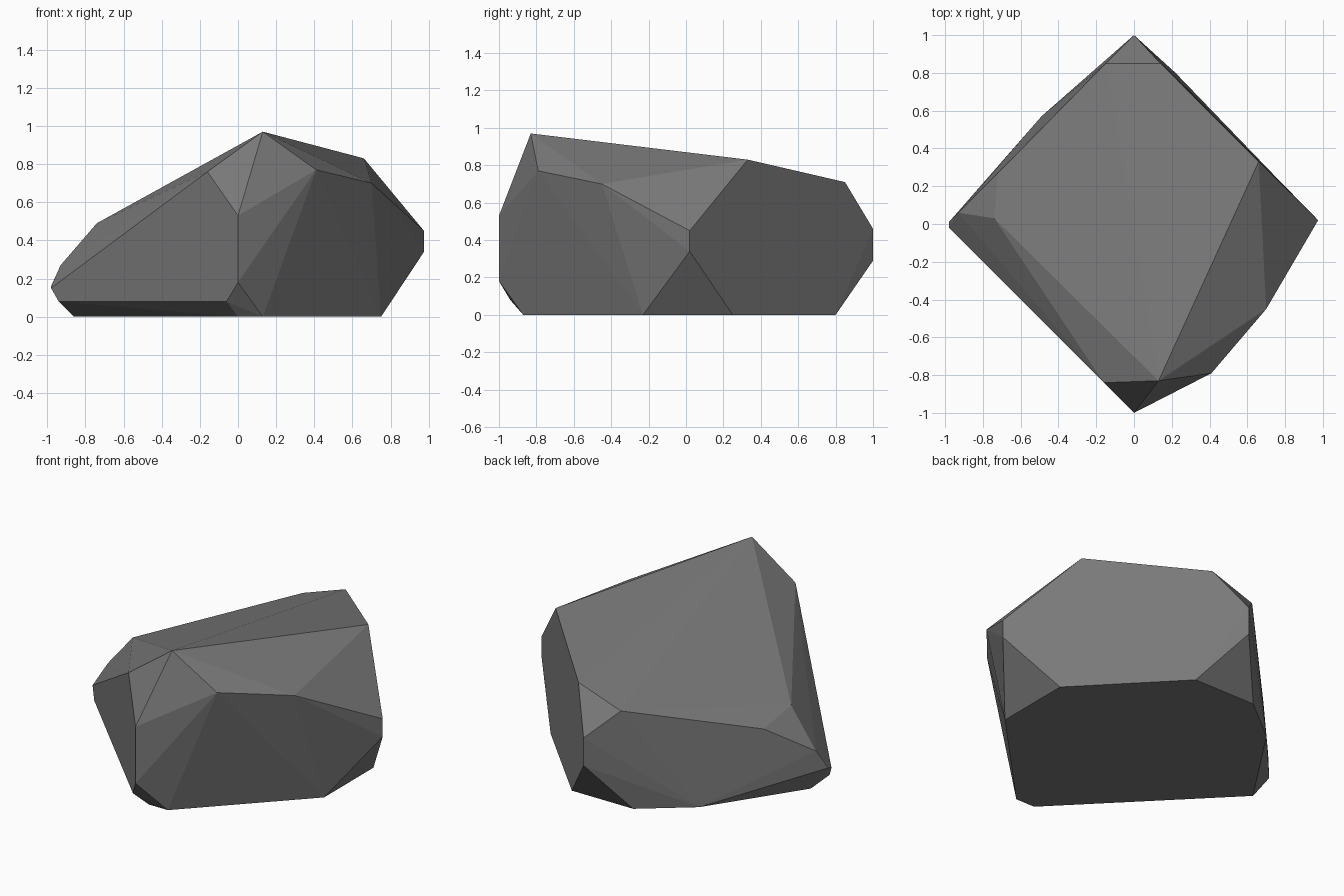
import bpy
import bmesh
import math

# Remove only the default object
default_cube = bpy.data.objects.get("Cube")
if default_cube:
    bpy.data.objects.remove(default_cube, do_unlink=True)


def make_material(name, color):
    material = bpy.data.materials.new(name)
    material.use_nodes = True
    material.diffuse_color = color
    shader = material.node_tree.nodes["Principled BSDF"]
    shader.inputs["Base Color"].default_value = color
    return material


def faceted_stone(name, corner_groups, material, flat_angle):
    """Wrap the corners in a convex skin and merge nearly flat facets."""
    bm = bmesh.new()
    for group in corner_groups:
        for corner in group:
            bm.verts.new(corner)
    hull = bmesh.ops.convex_hull(bm, input=bm.verts[:])
    unused = [v for v in hull["geom_interior"] if isinstance(v, bmesh.types.BMVert)]
    bmesh.ops.delete(bm, geom=unused, context="VERTS")
    bmesh.ops.dissolve_limit(bm, angle_limit=flat_angle,
                             verts=bm.verts[:], edges=bm.edges[:])
    bmesh.ops.recalc_face_normals(bm, faces=bm.faces[:])
    for face in bm.faces:
        face.smooth = False
    mesh = bpy.data.meshes.new(name)
    bm.to_mesh(mesh)
    bm.free()
    mesh.materials.append(material)
    stone = bpy.data.objects.new(name, mesh)
    bpy.context.scene.collection.objects.link(stone)
    return stone


# Sloping crown of the boulder
crown = [(.13, -.83, .97), (.66, .33, .83), (.14, .85, .71),
         (-.15, .85, .61), (-.72, .27, .43), (-.74, .03, .49)]

# Chipped shoulders around the front peak
shoulders = [(.7, -.45, .7), (.41, -.79, .77), (-.16, -.84, .76)]

# Blunt upright edges at the front, back and +x side
upright_edges = []
for x, y, low, high in [(0, -1, .18, .53), (0, 1, .29, .46), (.975, .02, .34, .45)]:
    upright_edges += [(x, y, low), (x, y, high)]

# Low nose on the -x side with the bevel running under it
nose = [(-.93, .06, .27), (-.98, .01, .16), (-.98, -.02, .15),
        (-.94, -.06, .08), (-.06, -.94, .08)]

# Flat footprint on the ground
footprint = [(x, y, 0) for x, y in [
    (0, -.87), (.13, -.87), (.75, -.23), (.75, .25),
    (.22, .8), (-.2, .8), (-.49, .57), (-.86, .01)]]

stone_grey = make_material("stone grey", (.19, .19, .19, 1))
faceted_stone("boulder", [crown, shoulders, upright_edges, nose, footprint],
              stone_grey, math.radians(2))
